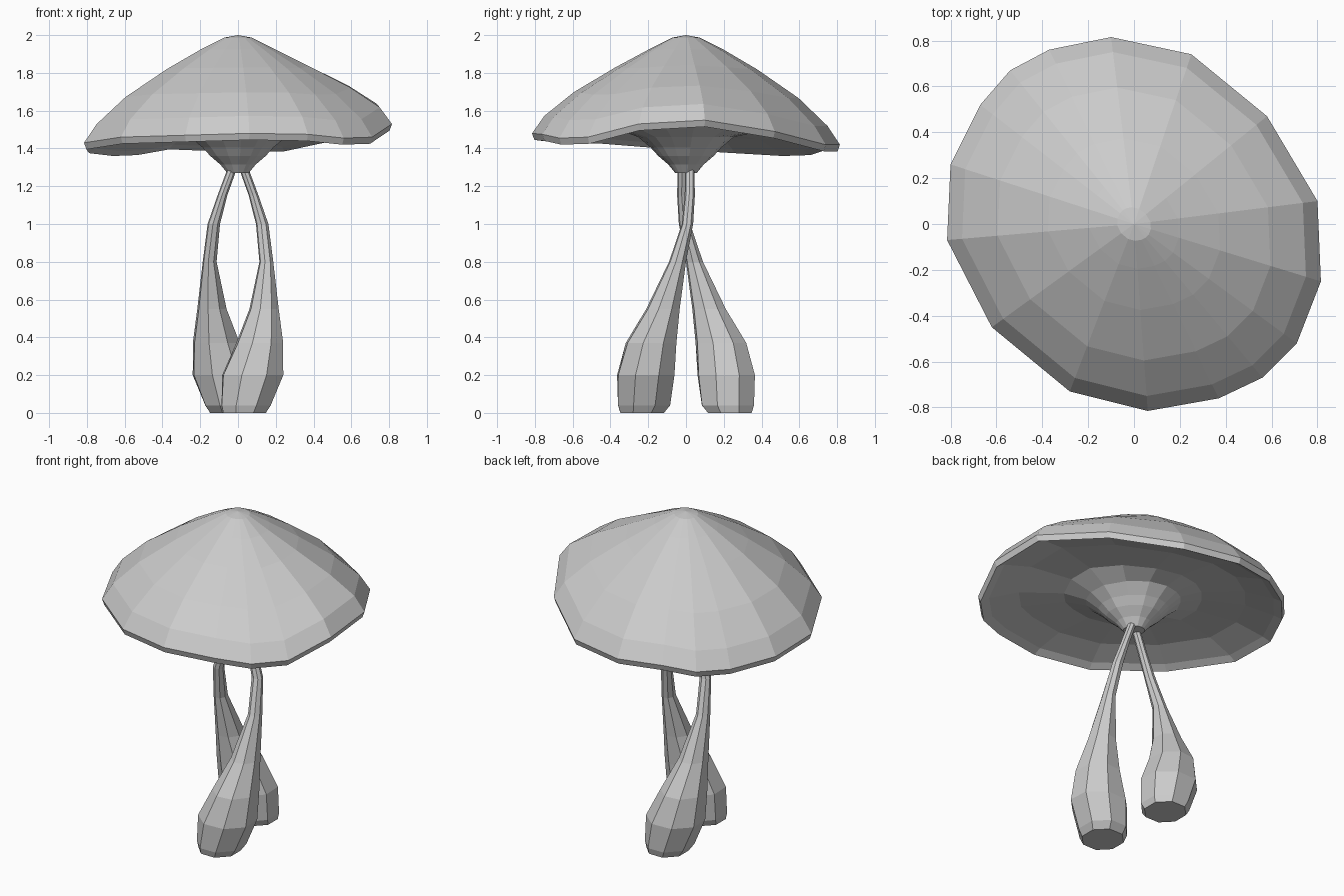
import bpy, bmesh
from math import cos, sin, tau
from mathutils import Vector

if "Cube" in bpy.data.objects:
    bpy.data.objects.remove(bpy.data.objects["Cube"])


def loft(name, rings, tip=None):
    """Skin a stack of rings (top to bottom), closing both ends."""
    bm = bmesh.new()
    loops = [[bm.verts.new(p) for p in ring] for ring in rings]
    n = len(loops[0])
    for a, b in zip(loops, loops[1:]):
        for i in range(n):
            j = (i + 1) % n
            bm.faces.new((a[i], a[j], b[j], b[i]))
    if tip:
        t = bm.verts.new(tip)
        for i in range(n):
            bm.faces.new((t, loops[0][(i + 1) % n], loops[0][i]))
    else:
        bm.faces.new(loops[0])
    bm.faces.new(loops[-1])
    bmesh.ops.recalc_face_normals(bm, faces=bm.faces)
    mesh = bpy.data.meshes.new(name)
    bm.to_mesh(mesh)
    bm.free()
    obj = bpy.data.objects.new(name, mesh)
    bpy.context.collection.objects.link(obj)
    return obj


# Cap: wavy 16-sided rim
rim = [(-.10, .815, 1.42), (.25, .74, 1.42), (.58, .47, 1.49), (.80, .10, 1.55),
       (.815, -.25, 1.53), (.71, -.52, 1.46), (.56, -.67, 1.455), (.37, -.76, 1.475),
       (.06, -.815, 1.48), (-.28, -.73, 1.47), (-.62, -.45, 1.46), (-.815, -.07, 1.43),
       (-.80, .26, 1.41), (-.67, .52, 1.395), (-.54, .67, 1.40), (-.37, .76, 1.43)]
# Profile: (scale of rim, height, how strongly the rim wave applies)
profile = [(.09, 1.987, 0), (.24, 1.925, 0), (.46, 1.825, .15), (.73, 1.685, .5),
           (.92, 1.55, .9), (1, 1.455, 1),
           (.985, 1.42, 1), (.93, 1.445, 1), (.74, 1.49, .7), (.45, 1.495, .3),
           (.31, 1.46, 0), (.23, 1.405, 0), (.18, 1.36, 0), (.115, 1.315, 0),
           (.07, 1.27, 0)]
loft("mushroom_cap",
     [[(x * s, y * s, h + w * (z - 1.455)) for x, y, z in rim] for s, h, w in profile],
     tip=(0, 0, 2))

# Stems: (z, centre x, centre y, half width x, half width y)
path = [(1.29, .032, .02, .024, .024), (1.15, .083, .02, .025, .026),
        (1.0, .128, .008, .032, .029), (.8, .15, -.045, .036, .044),
        (.55, .138, -.122, .077, .088), (.37, .115, -.185, .125, .135),
        (.2, .078, -.213, .165, .155), (.04, .043, -.222, .135, .143),
        (0, .035, -.232, .117, .12)]
for name, side in (("front_stem", 1), ("back_stem", -1)):
    rings = []
    for z, cx, cy, rx, ry in path:
        angles = [tau * (k + .5) / 8 + .25 * z for k in range(8)]
        rings.append([Vector((side * (cx + rx * 1.04 * cos(a)),
                              side * (cy + ry * 1.04 * sin(a)), z)) for a in angles])
    loft(name, rings)
